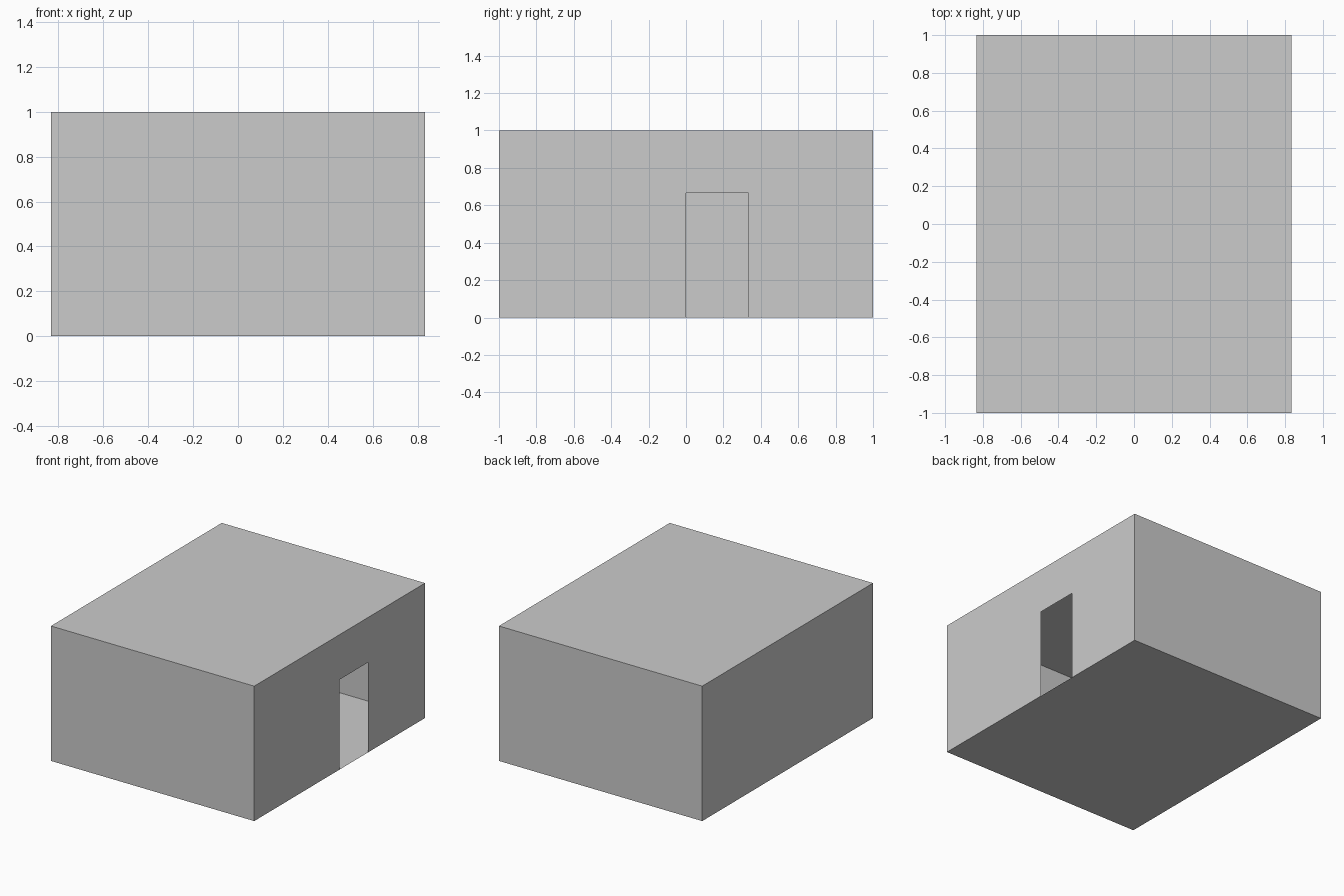
import bpy

if "Cube" in bpy.data.objects:
    bpy.data.objects.remove(bpy.data.objects["Cube"])

W, D, H = 5 / 6, 1.0, 1.0            # half width, half depth, height
DOOR_Y0, DOOR_Y1, DOOR_H = 0.0, 1 / 3, 2 / 3


def panel(name, outline):
    """Thin flat panel from an outline wound counter-clockwise seen from outside."""
    mesh = bpy.data.meshes.new(name)
    mesh.from_pydata(outline, [], [range(len(outline))])
    obj = bpy.data.objects.new(name, mesh)
    bpy.context.collection.objects.link(obj)
    return obj


# Floor and flat roof
panel("floor", [(-W, -D, 0), (-W, D, 0), (W, D, 0), (W, -D, 0)])
panel("roof", [(-W, -D, H), (W, -D, H), (W, D, H), (-W, D, H)])

# Plain walls
panel("front_wall", [(-W, -D, 0), (W, -D, 0), (W, -D, H), (-W, -D, H)])
panel("back_wall", [(W, D, 0), (-W, D, 0), (-W, D, H), (W, D, H)])
panel("left_wall", [(-W, D, 0), (-W, -D, 0), (-W, -D, H), (-W, D, H)])

# Right wall outlined around the open doorway
profile = [(-D, 0), (DOOR_Y0, 0), (DOOR_Y0, DOOR_H), (DOOR_Y1, DOOR_H),
           (DOOR_Y1, 0), (D, 0), (D, H), (-D, H)]
panel("doorway_wall", [(W, y, z) for y, z in profile])
